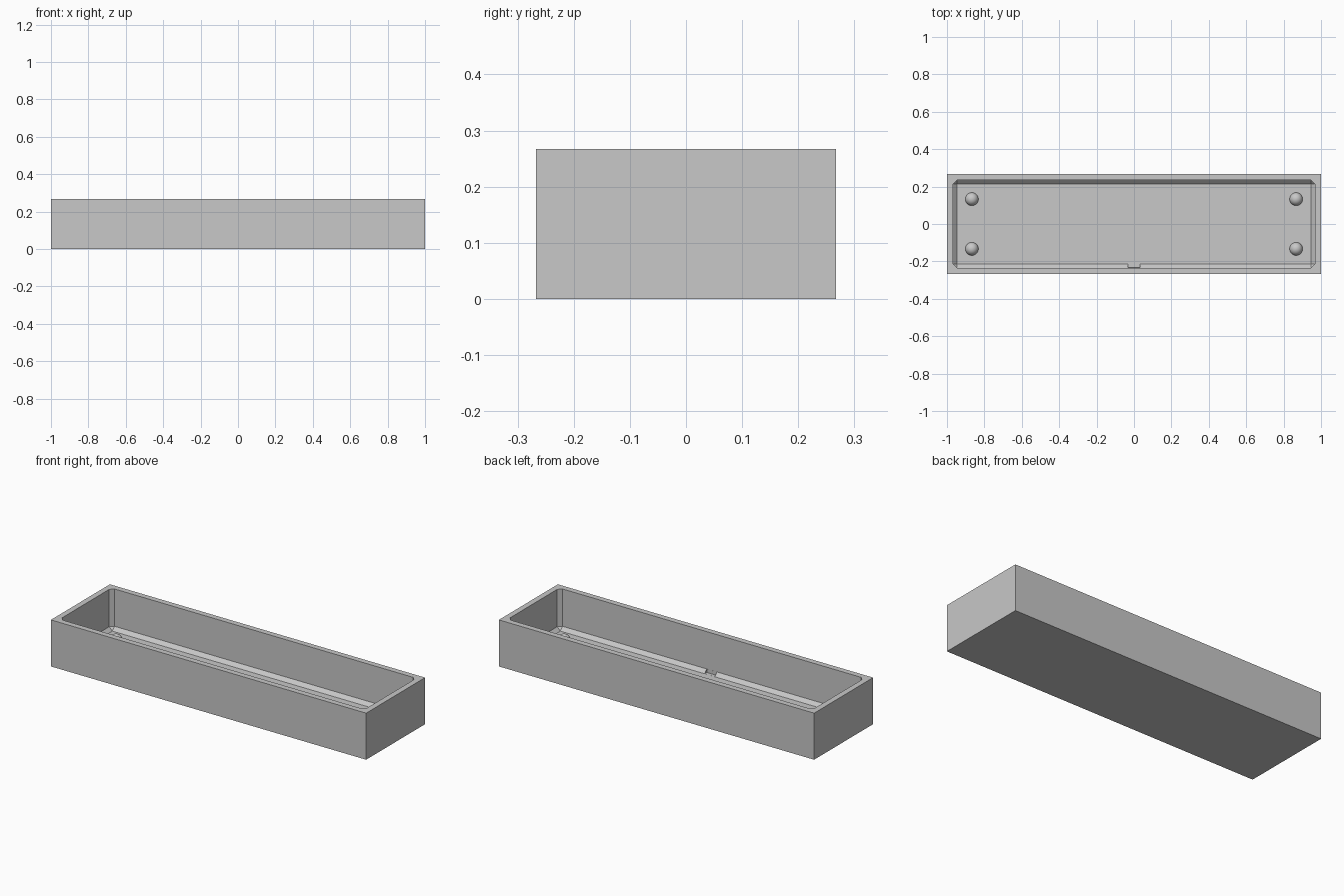
import bpy
import bmesh
from mathutils import Matrix, Vector

if "Cube" in bpy.data.objects:
    bpy.data.objects.remove(bpy.data.objects["Cube"], do_unlink=True)

HALF_X, HALF_Y, HEIGHT = 1.0, 0.267, 0.267
WALL, CHAMFER, PEG = 0.033, 0.02, 0.035

grey = bpy.data.materials.new("plain_grey")
grey.use_nodes = True
grey.diffuse_color = (0.58, 0.58, 0.58, 1)
grey.node_tree.nodes["Principled BSDF"].inputs["Base Color"].default_value = grey.diffuse_color


def add_object(name, bm):
    mesh = bpy.data.meshes.new(name)
    bm.to_mesh(mesh)
    bm.free()
    mesh.materials.append(grey)
    obj = bpy.data.objects.new(name, mesh)
    bpy.context.collection.objects.link(obj)
    return obj


def block(name, low, high, chamfer=0):
    """Box between two corners; chamfers every edge except the top rim."""
    low, high = Vector(low), Vector(high)
    bm = bmesh.new()
    bmesh.ops.create_cube(bm, size=1)
    size = high - low
    bmesh.ops.transform(bm, verts=bm.verts, matrix=Matrix.Translation((low + high) / 2)
                        @ Matrix.Diagonal((*size, 1)))
    if chamfer:
        edges = [e for e in bm.edges if min(v.co.z for v in e.verts) < high.z - 0.001]
        bmesh.ops.bevel(bm, geom=edges, offset=chamfer, segments=1, affect='EDGES')
    return add_object(name, bm)


def cut(target, cutter):
    cutter.hide_render = True
    mod = target.modifiers.new("cut", 'BOOLEAN')
    mod.operation, mod.solver, mod.object = 'DIFFERENCE', 'EXACT', cutter
    bpy.context.view_layer.objects.active = target
    bpy.ops.object.modifier_apply(modifier=mod.name)
    bpy.data.objects.remove(cutter, do_unlink=True)


# Open tray with a chamfered cavity
tray = block("tray", (-HALF_X, -HALF_Y, 0), (HALF_X, HALF_Y, HEIGHT))
inner_x, inner_y = HALF_X - WALL, HALF_Y - WALL
cut(tray, block("cavity_cutter", (-inner_x, -inner_y, WALL), (inner_x, inner_y, HEIGHT + 0.1), CHAMFER))

# Gap in the front floor chamfer
cut(tray, block("notch_cutter", (-0.032, -inner_y + 0.0002, WALL + 0.0002), (0.032, -0.18, 0.1)))

# Domed pegs near the floor corners
for side_x, x in (("right", -0.867), ("left", 0.867)):
    for side_y, y in (("front", -0.133), ("back", 0.133)):
        bm = bmesh.new()
        bmesh.ops.create_uvsphere(bm, u_segments=32, v_segments=16, radius=PEG)
        bmesh.ops.bisect_plane(bm, geom=bm.verts[:] + bm.edges[:] + bm.faces[:],
                               plane_co=(0, 0, -0.004), plane_no=(0, 0, -1), clear_outer=True)
        for face in bm.faces:
            face.smooth = True
        peg = add_object(f"{side_y}_{side_x}_peg", bm)
        peg.location = (x, y, WALL)
